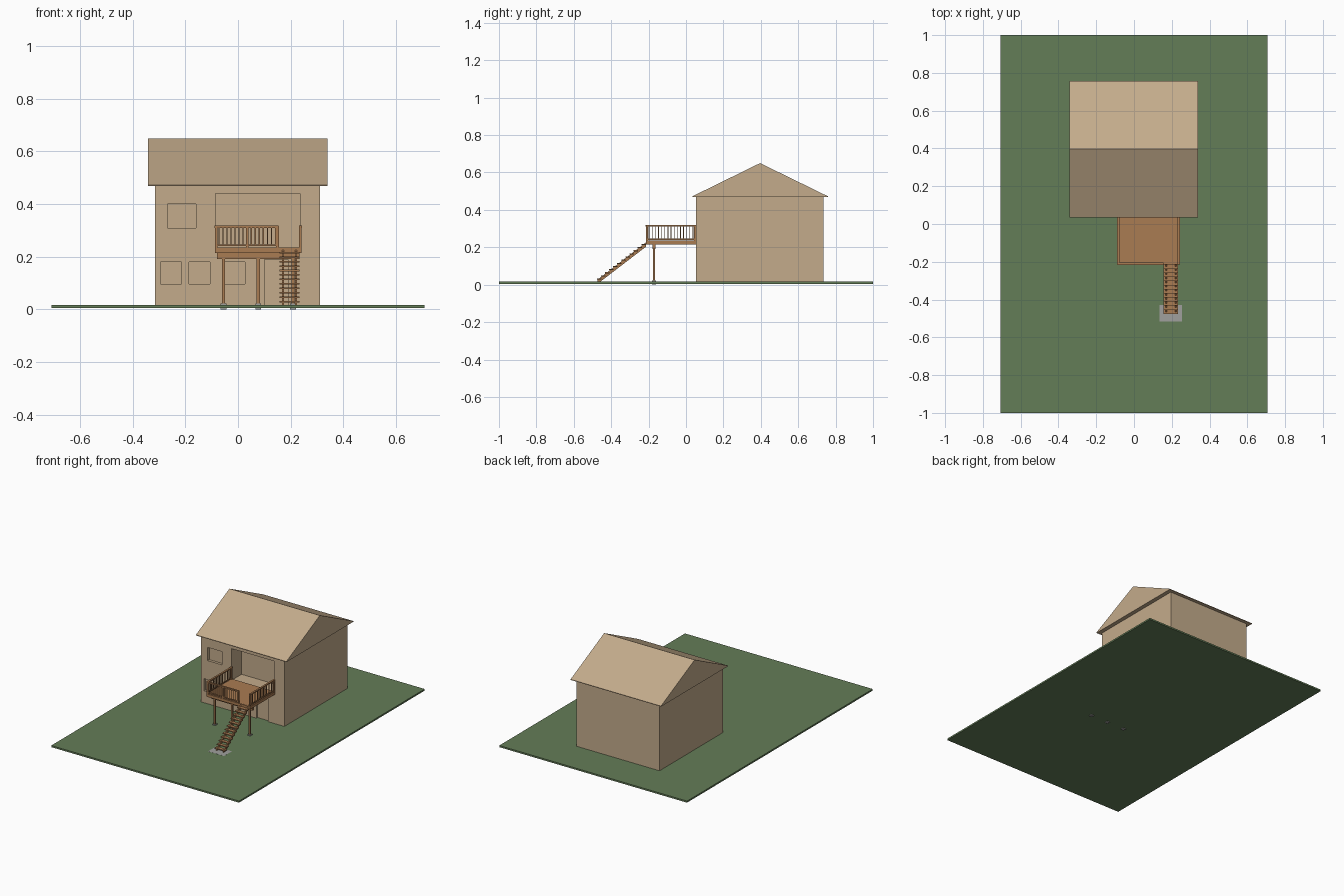
import bpy, bmesh, math

if "Cube" in bpy.data.objects:
    bpy.data.objects.remove(bpy.data.objects["Cube"])


def mat(name, c):
    m = bpy.data.materials.new(name)
    m.diffuse_color = (*c, 1)
    m.use_nodes = True
    m.node_tree.nodes["Principled BSDF"].inputs["Base Color"].default_value = m.diffuse_color
    return m


SIDING = mat("siding", (0.55, 0.41, 0.26))
GRASS = mat("grass", (0.127, 0.205, 0.097))
WOOD = mat("wood", (0.40, 0.20, 0.085))
CONCRETE = mat("concrete", (0.35, 0.35, 0.34))


def finish(name, bm, m):
    bmesh.ops.recalc_face_normals(bm, faces=bm.faces)
    me = bpy.data.meshes.new(name)
    bm.to_mesh(me)
    bm.free()
    ob = bpy.data.objects.new(name, me)
    bpy.context.collection.objects.link(ob)
    if m:
        me.materials.append(m)
    return ob


def add_box(bm, x0, x1, y0, y1, z0, z1):
    vs = bmesh.ops.create_cube(bm, size=1)["verts"]
    for v in vs:
        v.co.x = x1 if v.co.x > 0 else x0
        v.co.y = y1 if v.co.y > 0 else y0
        v.co.z = z1 if v.co.z > 0 else z0


def boxes(name, dims, m):
    bm = bmesh.new()
    for d in dims:
        add_box(bm, *d)
    return finish(name, bm, m)


def prism(name, profile, spans, m):
    """Extrude a (y, z) outline along each x span."""
    bm = bmesh.new()
    for x0, x1 in spans:
        a = [bm.verts.new((x0, y, z)) for y, z in profile]
        f = bm.faces.new(a)
        r = bmesh.ops.extrude_face_region(bm, geom=[f])
        for v in r["geom"]:
            if isinstance(v, bmesh.types.BMVert):
                v.co.x = x1
    return finish(name, bm, m)


G = 0.016          # lawn level
WALL_Y = 0.054     # front wall
DECK = 0.235       # deck level
FRONT = -0.214     # deck front edge
DX0, DX1 = -0.087, 0.241
SX0, SX1 = 0.157, 0.234   # stair width

# Lawn slab
boxes("lawn", [(-0.708, 0.708, -1, 1, 0.005, G)], GRASS)

# House body with alcove, windows and lower door cut in
house = boxes("house_walls", [(-0.315, 0.312, WALL_Y, 0.735, G, 0.47)], SIDING)
F = WALL_Y - 0.02
cuts = [(-0.085, 0.235, F, 0.16, 0.225, 0.44),
        (-0.267, -0.16, F, 0.072, 0.31, 0.40),
        (0.10, 0.19, F, 0.066, G - 0.01, 0.19)]
cuts += [(x, x + 0.08, F, 0.072, 0.097, 0.18) for x in (-0.294, -0.186, -0.053)]
cutter = boxes("opening_cutter", cuts, None)
cutter.hide_render = True
cutter.hide_set(True)
mod = house.modifiers.new("openings", "BOOLEAN")
mod.object = cutter
mod.solver = "EXACT"

# Solid gable roof
prism("roof", [(0.035, 0.469), (0.758, 0.469), (0.758, 0.473), (0.396, 0.65), (0.035, 0.473)],
      [(-0.342, 0.34)], SIDING)

# Deck floor, rim and joists
boxes("deck_floor", [(DX0 + 0.004, DX1 - 0.004, FRONT + 0.004, WALL_Y, DECK - 0.008, DECK)], WOOD)
rim = [(DX0, DX1, FRONT, FRONT + 0.008, 0.215, DECK - 0.001),
       (DX0, DX0 + 0.008, FRONT, WALL_Y, 0.215, DECK - 0.001),
       (DX1 - 0.008, DX1, FRONT, WALL_Y, 0.215, DECK - 0.001)]
boxes("deck_rim", rim, WOOD)
joists = []
for i in range(1, 9):
    x = DX0 + i * (DX1 - DX0) / 9
    joists.append((x - 0.003, x + 0.003, FRONT + 0.008, WALL_Y, 0.215, DECK - 0.008))
boxes("deck_joists", joists, WOOD)

# Beam, posts and footings
PY = -0.171
boxes("deck_beam", [(-0.08, 0.234, PY - 0.007, PY + 0.007, 0.191, 0.215)], WOOD)
posts, foots = [], []
for x in (-0.055, 0.077, 0.209):
    posts.append((x - 0.006, x + 0.006, PY - 0.006, PY + 0.006, 0.02, 0.191))
    foots.append((x - 0.011, x + 0.011, PY - 0.011, PY + 0.011, 0, 0.022))
boxes("deck_posts", posts, WOOD)
boxes("post_footings", foots, CONCRETE)

# Railings: left, right, and front up to the stair opening
RZ = 0.318
rails, balusters, newels = [], [], []
for x in (DX0 + 0.004, DX1 - 0.004):
    for z0, z1, w in ((RZ - 0.008, RZ, 0.006), (0.24, 0.247, 0.003)):
        rails.append((x - w, x + w, FRONT, WALL_Y, z0, z1))
    for i in range(1, 16):
        y = FRONT + i * (WALL_Y - FRONT) / 16
        balusters.append((x - 0.002, x + 0.002, y - 0.002, y + 0.002, 0.24, RZ - 0.005))
    for y in (FRONT + 0.005, WALL_Y - 0.006):
        newels.append((x - 0.005, x + 0.005, y - 0.005, y + 0.005, 0.215, RZ - 0.002))
FY = FRONT + 0.004
for z0, z1, w in ((RZ - 0.008, RZ, 0.006), (0.24, 0.247, 0.003)):
    rails.append((DX0, SX0 - 0.003, FY - w, FY + w, z0, z1))
for i in range(1, 16):
    x = DX0 + i * (SX0 - DX0) / 16
    balusters.append((x - 0.002, x + 0.002, FY - 0.002, FY + 0.002, 0.24, RZ - 0.005))
for x in (0.035, SX0 - 0.007):
    newels.append((x - 0.005, x + 0.005, FY - 0.005, FY + 0.005, 0.215, RZ - 0.002))
boxes("railings", rails, WOOD)
boxes("balusters", balusters, WOOD)
boxes("railing_posts", newels, WOOD)

# Open stairs: two stringers and treads
N = 12
run, rise = (FRONT + 0.474) / N, (DECK - G) / (N + 1)
run = (FRONT - -0.474) / N
stringer = [(FRONT, 0.226), (FRONT, 0.203), (-0.458, G), (-0.474, G), (-0.474, 0.026)]
prism("stair_stringers", stringer, [(SX0 + 0.010, SX0 + 0.017), (SX1 - 0.017, SX1 - 0.010)], WOOD)
treads = []
for i in range(N):
    y, z = FRONT - i * run, DECK - (i + 1) * rise
    treads.append((SX0, SX1, y - run - 0.002, y, z - 0.006, z))
boxes("stair_treads", treads, WOOD)

# Landing pad
boxes("landing_pad", [(0.135, 0.255, -0.515, -0.43, G - 0.008, G + 0.0005)], CONCRETE)
